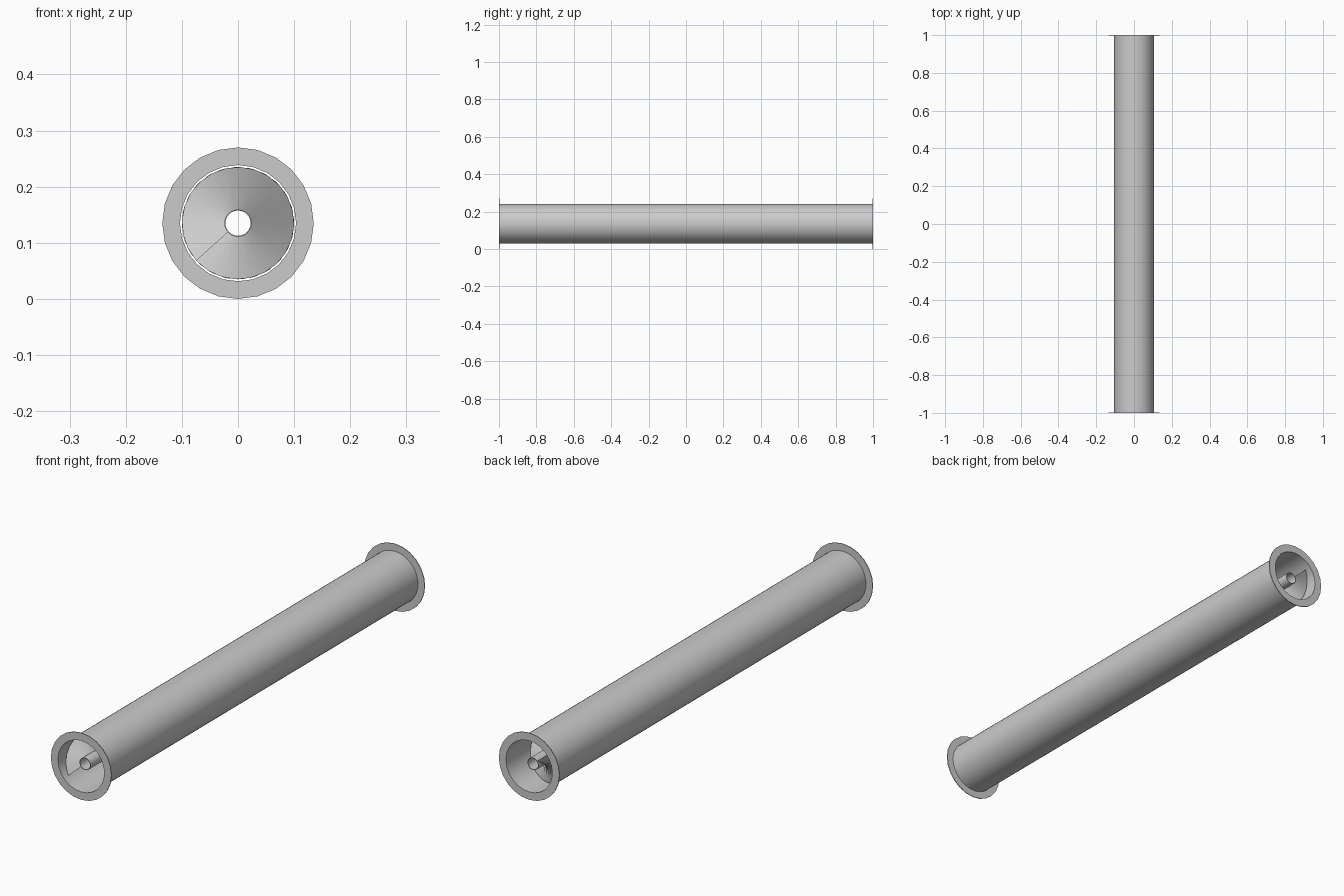
import bpy
from math import sin, cos, pi, radians

if "Cube" in bpy.data.objects:
    bpy.data.objects.remove(bpy.data.objects["Cube"])

AXIS_Z = 0.135
SCREW_END = 0.975


def ring_point(radius, angle, y):
    return (radius * cos(angle), y, AXIS_Z + radius * sin(angle))


def make_object(name, verts, faces, smooth=True):
    mesh = bpy.data.meshes.new(name)
    mesh.from_pydata(verts, [], faces)
    mesh.update()
    obj = bpy.data.objects.new(name, mesh)
    bpy.context.collection.objects.link(obj)
    if smooth:
        bpy.ops.object.select_all(action='DESELECT')
        obj.select_set(True)
        bpy.context.view_layer.objects.active = obj
        bpy.ops.object.shade_smooth_by_angle(angle=radians(35))
    return obj


def pipe(name, inner, outer, y0, y1, sides, smooth=True):
    """Hollow cylinder along y, made by turning a rectangular profile."""
    profile = [(inner, y0), (outer, y0), (outer, y1), (inner, y1)]
    n = len(profile)
    verts = [ring_point(r, 2 * pi * i / sides, y)
             for i in range(sides) for r, y in profile]
    faces = []
    for i in range(sides):
        a, b = i * n, (i + 1) % sides * n
        for j in range(n):
            k = (j + 1) % n
            faces.append((a + j, a + k, b + k, b + j))
    return make_object(name, verts, faces, smooth)


def helical_flight(name, inner, outer, start, turns, steps_per_turn):
    """Thin sheet winding clockwise, as seen from the front, along y."""
    steps = round(turns * steps_per_turn)
    verts = []
    for i in range(steps + 1):
        t = i / steps
        angle = start - 2 * pi * turns * t
        y = SCREW_END * (2 * t - 1)
        verts += [ring_point(inner, angle, y), ring_point(outer, angle, y)]
    faces = [(2 * i, 2 * i + 1, 2 * i + 3, 2 * i + 2) for i in range(steps)]
    return make_object(name, verts, faces)


# Outer casing with a flat flange at each end
pipe("casing_tube", 0.1035, 0.105, -1, 1, 48)
for name, side in (("front_flange", -1), ("back_flange", 1)):
    inside, outside = side * 0.997, side
    pipe(name, 0.1035, 0.135, min(inside, outside), max(inside, outside), 24, False)

# Hollow shaft carrying the screw blade
pipe("screw_shaft", 0.0225, 0.0245, -SCREW_END, SCREW_END, 24)
helical_flight("screw_blade", 0.024, 0.1, radians(222), 9.23, 24)
